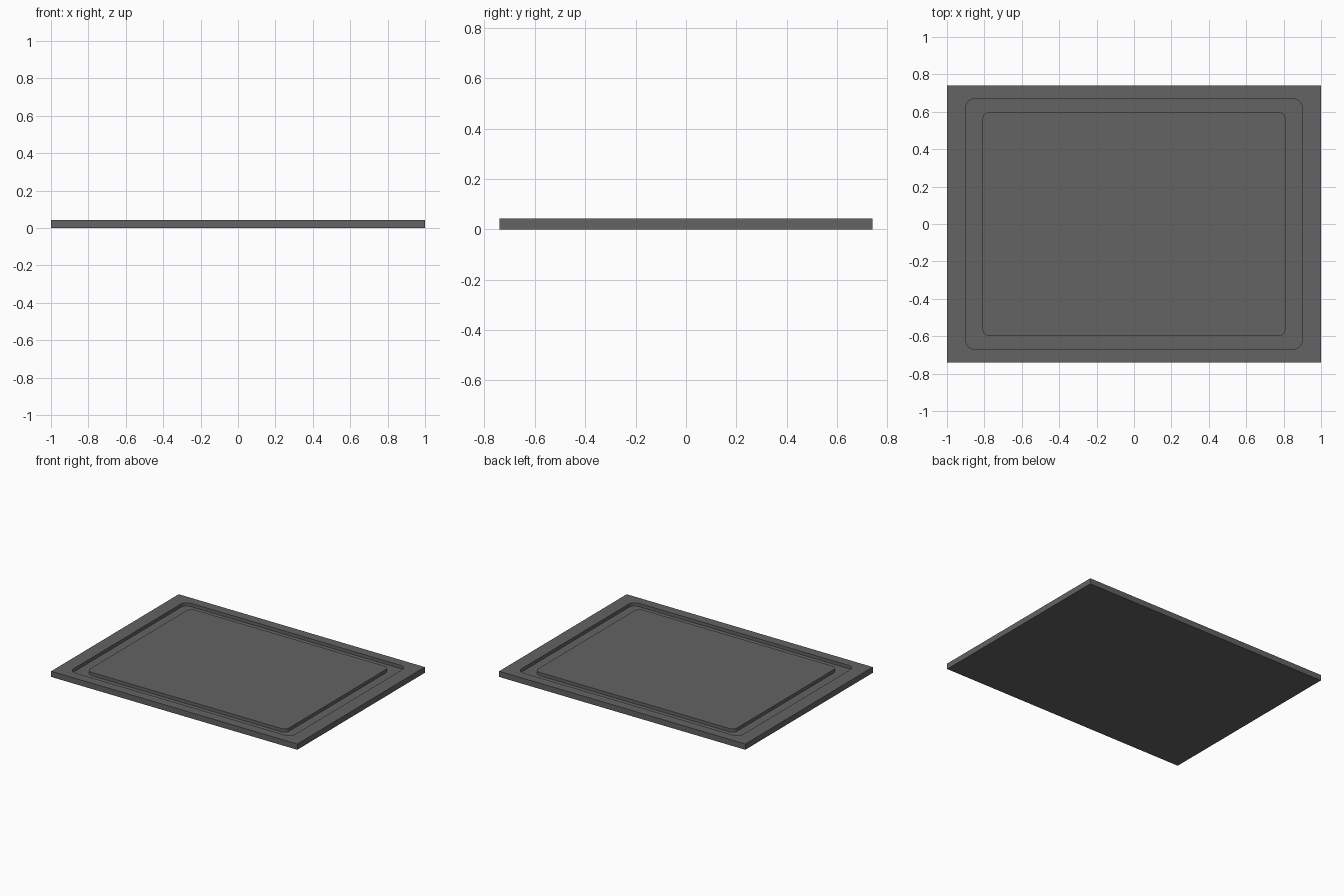
import bpy, bmesh, math

if "Cube" in bpy.data.objects:
    bpy.data.objects.remove(bpy.data.objects["Cube"])

SEG = 8  # segments per rounded corner

def ring(bm, hx, hy, r, z):
    """Rounded rectangle loop of vertices, counter-clockwise."""
    verts = []
    for i, (sx, sy) in enumerate([(1, 1), (-1, 1), (-1, -1), (1, -1)]):
        for k in range(SEG + 1):
            a = math.pi / 2 * (i + k / SEG)
            verts.append(bm.verts.new((sx * (hx - r) + r * math.cos(a),
                                       sy * (hy - r) + r * math.sin(a), z)))
    return verts

H, GROOVE = 0.042, 0.018
bm = bmesh.new()

# Profile from underside, up the outer edge, through the juice groove, to the centre
profile = [
    (1.0, 0.74, 0.0, 0.0),
    (1.0, 0.74, 0.0, H),
    (0.90, 0.67, 0.05, H),
    (0.90, 0.67, 0.05, GROOVE),
    (0.81, 0.60, 0.04, GROOVE),
    (0.81, 0.60, 0.04, H),
]
rings = [ring(bm, *p) for p in profile]
for a, b in zip(rings, rings[1:]):
    n = len(a)
    for i in range(n):
        j = (i + 1) % n
        bm.faces.new((a[i], a[j], b[j], b[i]))
bm.faces.new(rings[-1])
bm.faces.new(list(reversed(rings[0])))

# Square outer corners collapse to single points
bmesh.ops.remove_doubles(bm, verts=bm.verts, dist=1e-5)
bmesh.ops.recalc_face_normals(bm, faces=bm.faces)

mesh = bpy.data.meshes.new("cutting_board")
bm.to_mesh(mesh)
bm.free()
board = bpy.data.objects.new("cutting_board", mesh)
bpy.context.collection.objects.link(board)

# Dark grey finish
mat = bpy.data.materials.new("dark_grey")
mat.diffuse_color = (0.125, 0.125, 0.125, 1)
mat.use_nodes = True
mat.node_tree.nodes["Principled BSDF"].inputs["Base Color"].default_value = mat.diffuse_color
mesh.materials.append(mat)

bpy.context.view_layer.objects.active = board
board.select_set(True)
bpy.ops.object.shade_smooth_by_angle(angle=math.radians(30))
